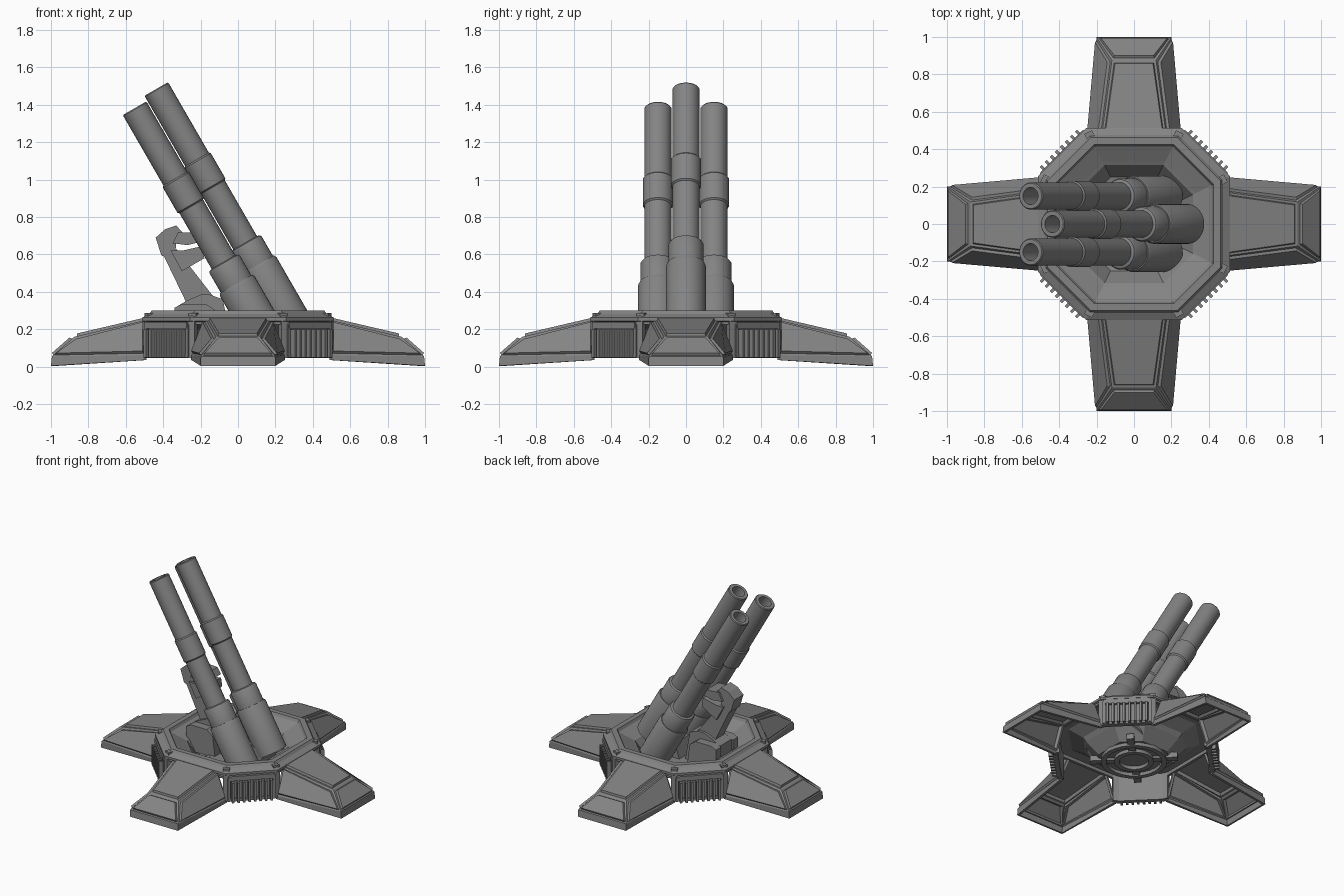
import bpy, bmesh, math
from mathutils import Matrix, Vector

if "Cube" in bpy.data.objects:
    bpy.data.objects.remove(bpy.data.objects["Cube"])

GREY = (0.23, 0.23, 0.23, 1)
metal = bpy.data.materials.new("gunmetal_grey")
metal.use_nodes = True
metal.diffuse_color = GREY
metal.node_tree.nodes["Principled BSDF"].inputs["Base Color"].default_value = GREY


def finish(name, bm, matrix=None, smooth=False):
    bmesh.ops.remove_doubles(bm, verts=bm.verts, dist=0.0001)
    bmesh.ops.recalc_face_normals(bm, faces=bm.faces)
    if matrix:
        bm.transform(matrix)
    mesh = bpy.data.meshes.new(name)
    bm.to_mesh(mesh)
    bm.free()
    mesh.materials.append(metal)
    ob = bpy.data.objects.new(name, mesh)
    bpy.context.collection.objects.link(ob)
    if smooth:
        bpy.ops.object.select_all(action='DESELECT')
        ob.select_set(True)
        bpy.context.view_layer.objects.active = ob
        bpy.ops.object.shade_smooth_by_angle(angle=math.radians(35))
    return ob


def loft(name, outline, profile, matrix=None, smooth=False):
    """Sweep a (scale, height) profile around a unit outline."""
    bm = bmesh.new()
    rings = [[bm.verts.new((x * r, y * r, z)) for x, y in outline] for r, z in profile]
    n = len(outline)
    for a, b in zip(rings, rings[1:]):
        for i in range(n):
            j = (i + 1) % n
            bm.faces.new((a[i], a[j], b[j], b[i]))
    return finish(name, bm, matrix, smooth)


def prism(name, pts, y0, y1):
    """Extrude an x-z outline along y."""
    bm = bmesh.new()
    face = bm.faces.new([bm.verts.new((x, y0, z)) for x, z in pts])
    res = bmesh.ops.extrude_face_region(bm, geom=[face])
    moved = [v for v in res["geom"] if isinstance(v, bmesh.types.BMVert)]
    bmesh.ops.translate(bm, verts=moved, vec=(0, y1 - y0, 0))
    return finish(name, bm)


def box(name, centre, size, angle=0):
    """Box placed in a frame turned by angle about z."""
    bm = bmesh.new()
    bmesh.ops.create_cube(bm, size=1)
    bm.transform(Matrix.Translation(centre) @ Matrix.Diagonal((*size, 1)))
    return finish(name, bm, Matrix.Rotation(angle, 4, 'Z'))


def circle(n):
    return [(math.cos(math.tau * i / n), math.sin(math.tau * i / n)) for i in range(n)]


octagon = [(1, -.5), (1, .5), (.5, 1), (-.5, 1), (-1, .5), (-1, -.5), (-.5, -1), (.5, -1)]

# Octagonal hull rim with a sunken pit, a thin shell open underneath
loft("hull", octagon, [
    (0, .08), (.22, .08), (.3, .17), (.32, .2), (.41, .25), (.48, .25), (.48, .225), (.5, .225),
    (.5, .24), (.512, .245), (.512, .262), (.475, .282), (.462, .3), (.425, .3),
    (.415, .28), (.335, .235), (.315, .225), (.25, .12), (.2, .11), (0, .11)])

# Turntable above the pit floor, machinery rings below it
loft("turntable", circle(32), [(0, .15), (.2, .15), (.22, .135), (.22, .1), (0, .1)], smooth=True)
for r in (.1, .19):
    loft("underside_ring", circle(24),
         [(r, .085), (r, .055), (r + .035, .055), (r + .035, .085)], smooth=True)
for k in range(4):
    box("underside_rib", (.2, 0, .085), (.2, .05, .04), k * math.pi / 2 + math.pi / 4)


def leg(name, angle):
    bm = bmesh.new()
    levels = [  # inner and outer end: (x, half width, z)
        ((.49, .25, .036), (1, .2, .005)),
        ((.49, .25, .062), (.995, .199, .055)),
        ((.49, .17, .25), (.875, .118, .16))]
    rings = []
    for (xi, wi, zi), (xo, wo, zo) in levels:
        rings.append([bm.verts.new(p) for p in
                      ((xi, -wi, zi), (xo, -wo, zo), (xo, wo, zo), (xi, wi, zi))])
    panels = []
    for a, b in zip(rings, rings[1:]):
        for i in range(3):
            f = bm.faces.new((a[i], a[i + 1], b[i + 1], b[i]))
            if b is rings[-1]:
                panels.append(f)
    panels.append(bm.faces.new(rings[-1]))
    bm.normal_update()
    # raised armour plates
    bmesh.ops.inset_individual(bm, faces=panels, thickness=.018)
    bmesh.ops.inset_individual(bm, faces=panels, thickness=.008, depth=.014)
    # sheet thickness, hollow and open below
    ob = finish(name, bm, Matrix.Rotation(angle, 4, 'Z'))
    shell = ob.modifiers.new("shell", 'SOLIDIFY')
    shell.thickness = .02
    shell.offset = -1


for k, side in enumerate(("left", "back", "right", "front")):
    a = k * math.pi / 2
    leg(side + "_leg", a)
    # Grille on the diagonal wall next to each leg
    d = a + math.pi / 4
    box(side + "_grille_wall", (.518, 0, .147), (.024, .354, .2), d)
    box(side + "_grille_top", (.535, 0, .222), (.03, .32, .035), d)
    box(side + "_grille_sill", (.53, 0, .058), (.02, .32, .02), d)
    for s in (-1, 1):
        box(side + "_grille_post", (.533, s * .157, .14), (.025, .02, .17), d)
        # corner braces of the hull
        corner = Vector((.5, s * .25, 0))
        turn = math.atan2(corner.y, corner.x)
        box(side + "_corner_post", (corner.length - .015, 0, .15), (.035, .04, .205), a + turn)
        box(side + "_corner_clamp", (corner.length - .04, 0, .272), (.06, .045, .03), a + turn)
    for i in range(8):
        box(side + "_grille_fin", (.547, (i - 3.5) * .038, .125), (.05, .016, .15), d)

# Three stepped barrels leaning to the right, profile runs from muzzle to breech
barrel = [
    (0, .25), (.046, .25), (.046, 0), (.068, 0), (.073, .006), (.073, .435), (.081, .443),
    (.081, .598), (.073, .606), (.073, .95), (.088, .955), (.094, .965), (.094, 1.085),
    (.1, 1.085), (.107, 1.1), (.107, 1.44), (0, 1.44)]
lean = Matrix.Rotation(math.radians(150), 4, 'Y')
for name, loc in (("middle", (-.437, 0, 1.485)),
                  ("left", (-.553, .15, 1.382)),
                  ("right", (-.553, -.15, 1.382))):
    loft(name + "_barrel", circle(32), barrel, Matrix.Translation(loc) @ lean, smooth=True)

# Cradle holding the breeches
prism("cradle", [(-.02, .13), (.02, .26), (.14, .33), (.28, .24), (.22, .13)], -.1, .1)

# Loader arm under the barrels
prism("arm_base", [(-.3, .13), (-.33, .24), (-.33, .32), (-.27, .355), (-.2, .385),
                   (-.15, .385), (-.08, .36), (-.04, .13)], -.07, .07)
for s in (-1, 1):
    prism("arm_base_cheek", [(-.28, .14), (-.34, .25), (-.34, .315), (-.3, .335), (-.17, .335),
                             (-.12, .3), (-.1, .14)], s * .07, s * .13)
prism("arm_beam", [(-.41, .62), (-.33, .63), (-.12, .36), (-.14, .33), (-.27, .33)], -.05, .05)
prism("arm_head", [(-.44, .69), (-.41, .595), (-.34, .57), (-.33, .66), (-.29, .71),
                   (-.33, .755), (-.39, .735)], -.055, .055)
prism("arm_upper_claw", [(-.35, .66), (-.32, .72), (-.22, .715), (-.19, .67), (-.27, .65)], -.07, .07)
prism("arm_lower_claw", [(-.36, .62), (-.3, .51), (-.18, .58), (-.19, .645), (-.3, .62)], -.07, .07)
